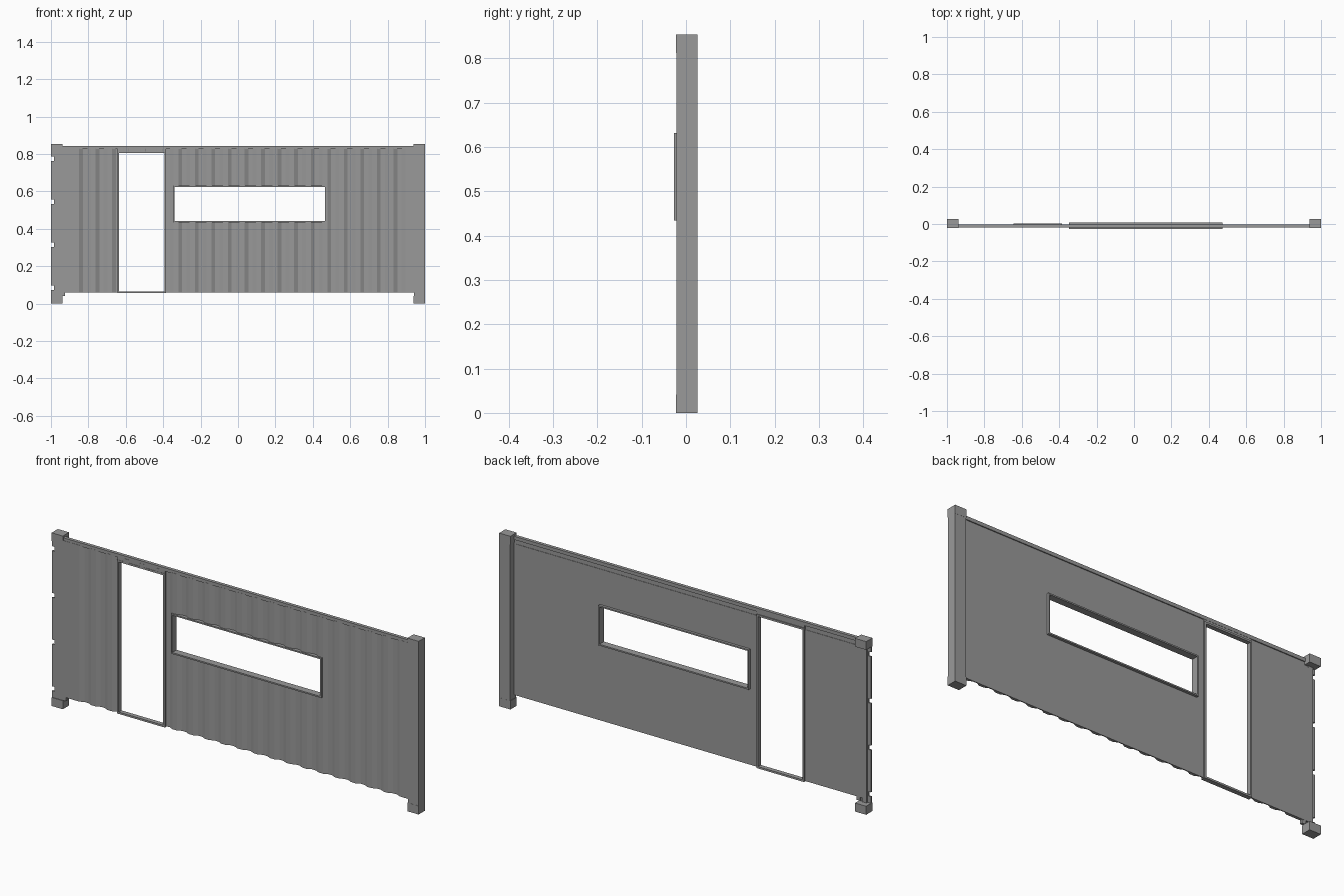
import bpy, bmesh

if "Cube" in bpy.data.objects:
    bpy.data.objects.remove(bpy.data.objects["Cube"])

STEEL = bpy.data.materials.new("dark_steel")
STEEL.diffuse_color = (0.32, 0.32, 0.32, 1)
STEEL.use_nodes = True
STEEL.node_tree.nodes["Principled BSDF"].inputs["Base Color"].default_value = STEEL.diffuse_color


def prism(name, pts, lo, hi, axis="z"):
    """Extrude a closed 2D outline: (x, y) along z, or (x, z) along y."""
    bm = bmesh.new()
    place = (lambda p: (p[0], p[1], lo)) if axis == "z" else (lambda p: (p[0], lo, p[1]))
    move = (0, 0, hi - lo) if axis == "z" else (0, hi - lo, 0)
    base = bm.faces.new([bm.verts.new(place(p)) for p in pts])
    ext = bmesh.ops.extrude_face_region(bm, geom=[base], use_keep_orig=True)
    verts = [g for g in ext["geom"] if isinstance(g, bmesh.types.BMVert)]
    bmesh.ops.translate(bm, verts=verts, vec=move)
    bmesh.ops.recalc_face_normals(bm, faces=bm.faces)
    mesh = bpy.data.meshes.new(name)
    bm.to_mesh(mesh)
    bm.free()
    mesh.materials.append(STEEL)
    obj = bpy.data.objects.new(name, mesh)
    bpy.context.collection.objects.link(obj)
    return obj


def box(name, x0, x1, y0, y1, z0, z1):
    return prism(name, [(x0, y0), (x1, y0), (x1, y1), (x0, y1)], z0, z1)


def cut(obj, *bounds):
    """Cut a box-shaped opening out of an object."""
    cutter = box("cutter", *bounds)
    cutter.hide_render = True
    mod = obj.modifiers.new("opening", "BOOLEAN")
    mod.operation, mod.solver, mod.object = "DIFFERENCE", "EXACT", cutter
    bpy.context.view_layer.objects.active = obj
    bpy.ops.object.modifier_apply(modifier=mod.name)
    bpy.data.objects.remove(cutter)


def frame(name, x0, x1, y0, y1, z0, z1, t):
    """Rectangular frame with a through opening."""
    obj = box(name, x0, x1, y0, y1, z0, z1)
    cut(obj, x0 + t, x1 - t, y0 - 0.1, y1 + 0.1, z0 + t, z1 - t)
    return obj


DOOR = (-0.645, -0.385, 0.057, 0.814)     # x0, x1, z0, z1
WINDOW = (-0.347, 0.473, 0.434, 0.631)
OUT, IN, BACK = -0.0195, -0.0095, -0.007  # sheet ridge, groove and rear plane

# Corrugated outer sheet
pts = [(-0.965, OUT)]
for k in range(20):
    x = -0.85 + 0.0885 * k
    pts += [(x, OUT), (x + 0.020, IN), (x + 0.043, IN), (x + 0.063, OUT)]
pts += [(0.945, OUT), (0.945, BACK), (-0.965, BACK)]
sheet = prism("corrugated_sheet", pts, 0.06, 0.83)

# Flat inner lining
lining = box("inner_lining", -0.96, 0.932, BACK, -0.005, 0.06, 0.805)

# Door and window openings
for wall in (sheet, lining):
    cut(wall, DOOR[0] + 0.003, DOOR[1] - 0.003, -0.1, 0.1, 0.0, DOOR[3] - 0.003)
    cut(wall, WINDOW[0] + 0.003, WINDOW[1] - 0.003, -0.1, 0.1,
        WINDOW[2] + 0.003, WINDOW[3] - 0.003)

frame("door_frame", DOOR[0], DOOR[1], -0.0198, 0.002, DOOR[2], DOOR[3], 0.009)
box("door_header", DOOR[0], DOOR[1], -0.018, -0.003, 0.810, 0.828)
frame("window_frame", WINDOW[0], WINDOW[1], -0.0265, 0.008, WINDOW[2], WINDOW[3], 0.007)

# Top rail
box("top_rail", -0.945, 0.945, -0.0185, -0.002, 0.826, 0.843)

# Right corner post
box("right_post", 0.941, 1.0, -0.0215, 0.0255, 0.04, 0.814)

# Corner blocks at both ends, top and bottom
for side, label in ((-1, "left"), (1, "right")):
    a, b = sorted((side, side * 0.939))
    box(label + "_bottom_block", a, b, -0.0225, 0.026, 0.0, 0.042)
    box(label + "_top_block", a, b, -0.0225, 0.026, 0.812, 0.853)

# Left edge plate, notched along its free edge for hinges
edge = [(-0.94, 0.042), (-0.94, 0.812), (-1.0, 0.812)]
for z in (0.775, 0.545, 0.315, 0.085):
    edge += [(-1.0, z + 0.011), (-0.985, z + 0.011), (-0.985, z - 0.011), (-1.0, z - 0.011)]
edge += [(-1.0, 0.042)]
prism("left_edge_plate", edge, -0.0195, -0.012, axis="y")
box("left_edge_bar", -0.982, -0.958, -0.014, -0.003, 0.042, 0.812)
box("left_foot_bracket", -0.945, -0.925, -0.0195, -0.006, 0.042, 0.062)
